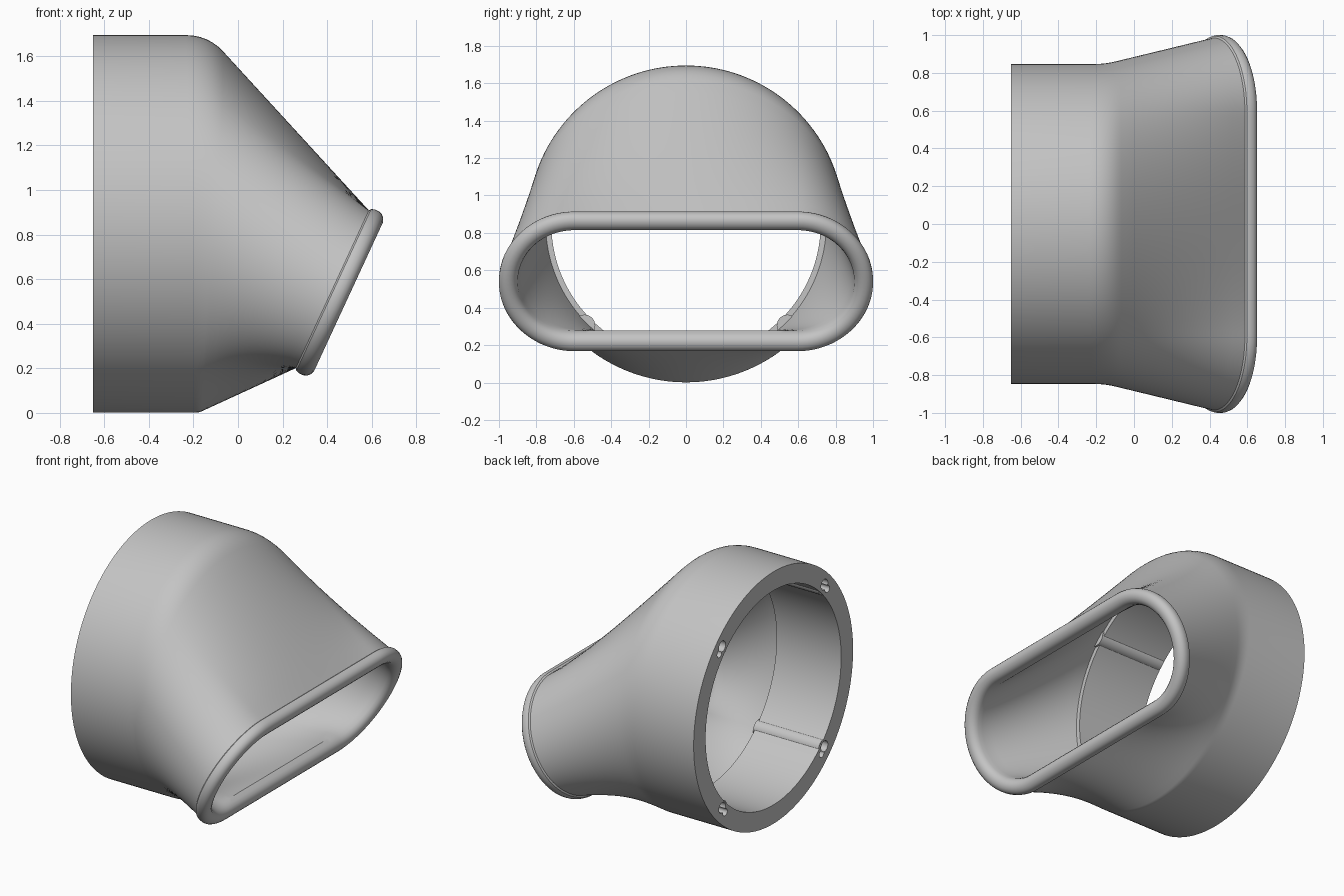
import bpy, bmesh, math
from mathutils import Vector, Matrix

if "Cube" in bpy.data.objects:
    bpy.data.objects.remove(bpy.data.objects["Cube"])

N = 160                       # points round every ring
MID = 0.848                   # height of the round axis
BACK, STEP = -0.65, -0.17     # round collar extent
TILT = math.atan2(0.42, 0.907)
NORMAL = Vector((math.cos(TILT), 0, -math.sin(TILT)))
UP = Vector((math.sin(TILT), 0, math.cos(TILT)))
MOUTH = Vector((0.455, 0, 0.54))
ANGLES = [2 * math.pi * i / N for i in range(N)]

grey = bpy.data.materials.new("plain grey")
grey.use_nodes = True
color = (0.55, 0.55, 0.55, 1)
grey.diffuse_color = color
grey.node_tree.nodes["Principled BSDF"].inputs["Base Color"].default_value = color


def circle(x, r):
    return [Vector((x, r * math.cos(a), MID + r * math.sin(a))) for a in ANGLES]


def slot(r, depth, straight=0.595):
    """Stadium ring on the tilted mouth plane."""
    ring = []
    for a in ANGLES:
        c, s = math.cos(a), math.sin(a)
        q = math.atan2(abs(s), abs(c)) / (math.pi / 4)
        if q < 1:
            y, v = straight + r * math.cos(q * math.pi / 2), r * math.sin(q * math.pi / 2)
        else:
            y, v = straight * (2 - q), r
        ring.append(MOUTH + NORMAL * depth + UP * math.copysign(v, s)
                    + Vector((0, math.copysign(y, c), 0)))
    return ring


def blend(a, b, t):
    return [p.lerp(q, t) for p, q in zip(a, b)]


# Outer skin: collar, softened shoulder, straight loft to the mouth
corner = [p + Vector((0.025 * (p.z - MID), 0, 0)) for p in circle(-0.155, 0.847)]
outer_end = slot(0.39, -0.035)
rings = [circle(BACK, 0.847)]
size = [0.015 + 0.085 * (0.5 + 0.5 * math.sin(a)) for a in ANGLES]
before = [p - Vector((s, 0, 0)) for p, s in zip(corner, size)]
after = [p + (q - p).normalized() * s for p, q, s in zip(corner, outer_end, size)]
for k in range(7):
    t = k / 6
    rings.append(blend(blend(before, corner, t), blend(corner, after, t), t))
rings += [blend(after, outer_end, k / 10) for k in range(1, 11)]

# Rounded lip round the mouth
for r, d in [(0.4, -0.028), (0.405, -0.012), (0.405, 0.008), (0.399, 0.025), (0.386, 0.038),
             (0.368, 0.045), (0.347, 0.045), (0.327, 0.037), (0.313, 0.022), (0.305, 0.002)]:
    rings.append(slot(r, d))

# Inner skin back to the stepped bore
inner_end = slot(0.302, -0.03)
rings += [blend(inner_end, circle(STEP, 0.75), k / 10) for k in range(11)]
rings += [circle(STEP, 0.72), circle(BACK, 0.72)]

bm = bmesh.new()
loops = [[bm.verts.new(p) for p in ring] for ring in rings]
for a, b in zip(loops, loops[1:] + loops[:1]):
    for i in range(N):
        j = (i + 1) % N
        bm.faces.new((a[i], a[j], b[j], b[i]))
bmesh.ops.recalc_face_normals(bm, faces=bm.faces)
mesh = bpy.data.meshes.new("duct_adapter")
bm.to_mesh(mesh)
bm.free()
mesh.materials.append(grey)
body = bpy.data.objects.new("duct_adapter", mesh)
bpy.context.collection.objects.link(body)


def rod(name, x0, x1, y, z, r):
    """Cylinder lying along x, used as a boolean helper."""
    b = bmesh.new()
    bmesh.ops.create_cone(b, cap_ends=True, segments=24, radius1=r, radius2=r, depth=x1 - x0,
                          matrix=Matrix.Translation(((x0 + x1) / 2, y, z))
                          @ Matrix.Rotation(math.pi / 2, 4, "Y"))
    m = bpy.data.meshes.new(name)
    b.to_mesh(m)
    b.free()
    m.materials.append(grey)
    ob = bpy.data.objects.new(name, m)
    bpy.context.collection.objects.link(ob)
    ob.hide_render = True
    return ob


def combine(tool, operation):
    mod = body.modifiers.new(tool.name, "BOOLEAN")
    mod.object, mod.operation, mod.solver = tool, operation, "EXACT"
    bpy.ops.object.modifier_apply(modifier=mod.name)
    bpy.data.objects.remove(tool)


bpy.context.view_layer.objects.active = body
body.select_set(True)

# Four screw bosses along the bore, each with a keyhole in the back face
for sy in (-1, 1):
    for sz in (-1, 1):
        y, z = sy * 0.543, MID + sz * 0.543
        combine(rod("screw_boss", BACK + 0.005, STEP + 0.012, y, z, 0.058), "UNION")
        combine(rod("screw_hole", BACK - 0.05, BACK + 0.2, y, z + 0.01, 0.036), "DIFFERENCE")
        combine(rod("key_slot", BACK - 0.05, BACK + 0.15,
                    y + sy * sz * 0.03, z - 0.03, 0.024), "DIFFERENCE")

bpy.ops.object.shade_smooth_by_angle(angle=math.radians(30))
